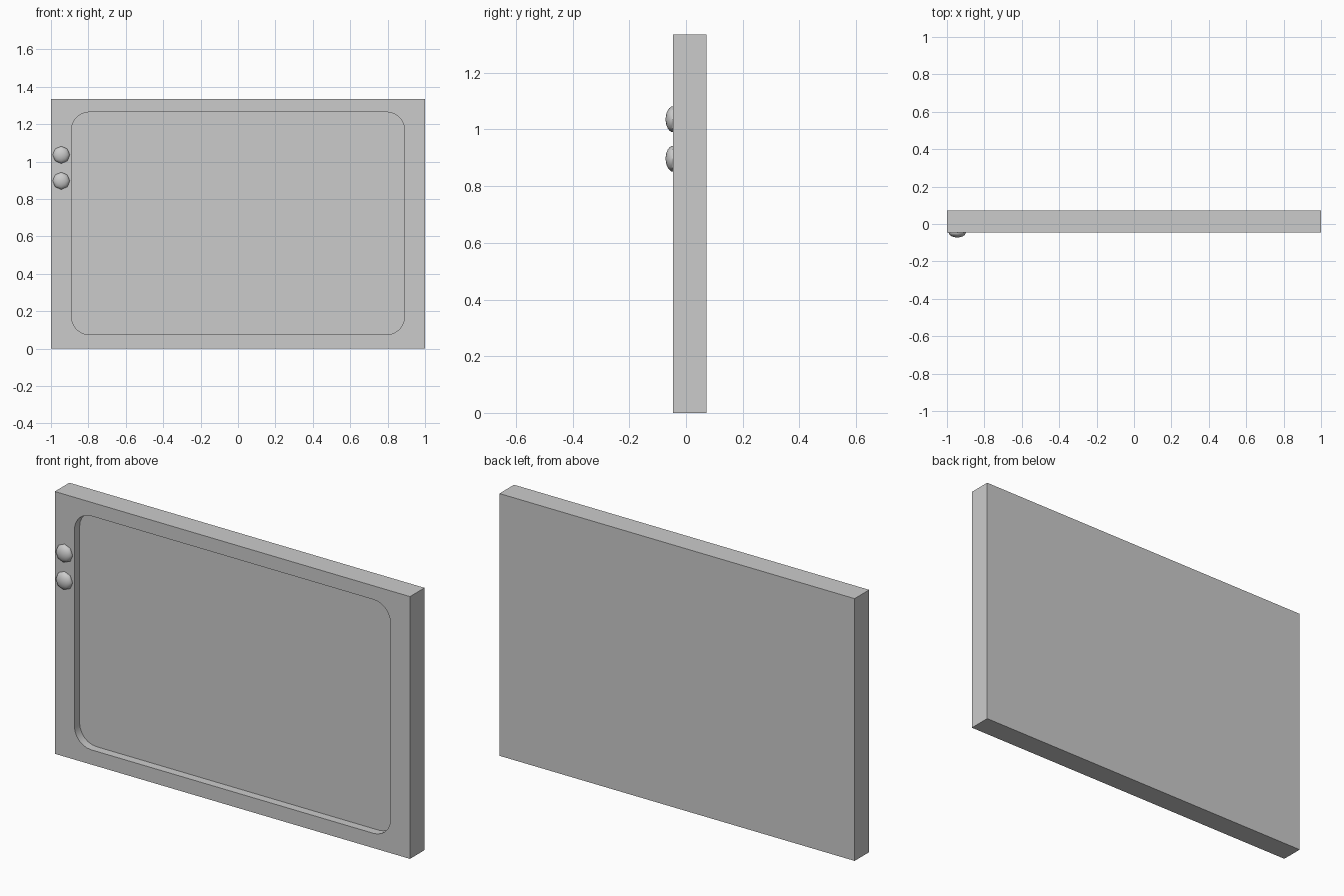
import bpy, bmesh
from math import sin, cos, pi, radians
from mathutils import Matrix

if "Cube" in bpy.data.objects:
    bpy.data.objects.remove(bpy.data.objects["Cube"])

FRONT, BACK, RECESS = -0.045, 0.072, -0.003
HEIGHT = 1.335


def finish(bm, name):
    bmesh.ops.recalc_face_normals(bm, faces=bm.faces[:])
    mesh = bpy.data.meshes.new(name)
    bm.to_mesh(mesh)
    bm.free()
    obj = bpy.data.objects.new(name, mesh)
    bpy.context.collection.objects.link(obj)
    bpy.ops.object.select_all(action='DESELECT')
    obj.select_set(True)
    bpy.context.view_layer.objects.active = obj
    bpy.ops.object.shade_smooth_by_angle(angle=radians(40))
    return obj


def rounded_rect(x0, x1, z0, z1, r, steps):
    pts = []
    corners = [(x1 - r, z1 - r), (x0 + r, z1 - r), (x0 + r, z0 + r), (x1 - r, z0 + r)]
    for i, (cx, cz) in enumerate(corners):
        for s in range(steps + 1):
            a = pi / 2 * (i + s / steps)
            pts.append((cx + r * cos(a), cz + r * sin(a)))
    return pts


def ring(bm, pts, y):
    return [bm.verts.new((x, y, z)) for x, z in pts]


def walls(bm, a, b):
    for i in range(len(a)):
        j = (i + 1) % len(a)
        bm.faces.new((a[i], a[j], b[j], b[i]))


# Slab with a shallow rounded recess in its front
bm = bmesh.new()
outer = [(1, HEIGHT), (-1, HEIGHT), (-1, 0), (1, 0)]
steps = 6
inner = rounded_rect(-0.89, 0.89, 0.075, 1.265, 0.095, steps)
of, ob = ring(bm, outer, FRONT), ring(bm, outer, BACK)
rf, rb = ring(bm, inner, FRONT), ring(bm, inner, RECESS)
walls(bm, of, ob)
walls(bm, rf, rb)
bm.faces.new(ob)
bm.faces.new(rb)
# Front border: one face per side and one fan per corner
n = steps + 1
for i in range(4):
    arc = rf[i * n:(i + 1) * n]
    for a, b in zip(arc, arc[1:]):
        bm.faces.new((of[i], a, b))
    bm.faces.new((of[i], arc[-1], rf[(i + 1) * n % len(rf)], of[(i + 1) % 4]))
finish(bm, "frame_slab")


# Two eight-sided domed buttons, half sunk into the border
for name, z in (("upper_button", 1.036), ("lower_button", 0.897)):
    bm = bmesh.new()
    bmesh.ops.create_uvsphere(bm, u_segments=8, v_segments=12, radius=1)
    bm.transform(Matrix.Translation((-0.945, FRONT, z))
                 @ Matrix.Diagonal((0.046, 0.027, 0.046, 1))
                 @ Matrix.Rotation(pi / 2, 4, 'X'))
    obj = finish(bm, name)
    obj.data.shade_smooth()
